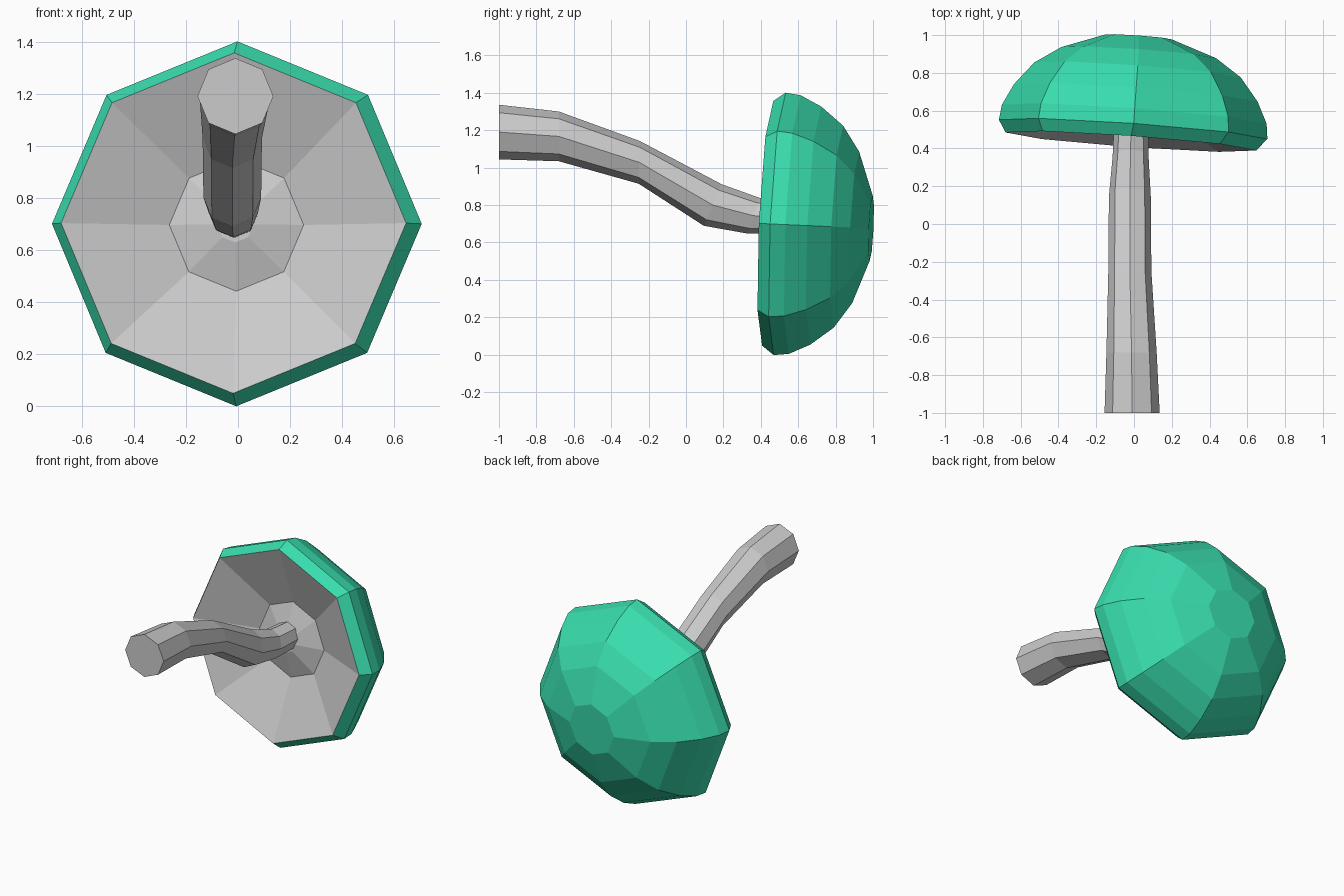
import bpy, bmesh, math
from mathutils import Vector

if "Cube" in bpy.data.objects:
    bpy.data.objects.remove(bpy.data.objects["Cube"])

SIDES = 8


def loft(name, rings, close_start, close_end, material=None):
    """Skin a list of vertex rings with quads, optionally closing the ends."""
    bm = bmesh.new()
    loops = [[bm.verts.new(p) for p in ring] for ring in rings]
    for a, b in zip(loops, loops[1:]):
        for i in range(SIDES):
            j = (i + 1) % SIDES
            bm.faces.new((a[i], a[j], b[j], b[i]))
    if close_start:
        bm.faces.new(loops[0])
    if close_end:
        bm.faces.new(loops[-1])
    bmesh.ops.recalc_face_normals(bm, faces=bm.faces)
    mesh = bpy.data.meshes.new(name)
    bm.to_mesh(mesh)
    bm.free()
    obj = bpy.data.objects.new(name, mesh)
    bpy.context.collection.objects.link(obj)
    if material:
        mesh.materials.append(material)
    return obj


# The cap's slightly tilted axis
rim_centre = Vector((-0.017, 0.437, 0.702))
axis = Vector((0.072, 1.0, -0.046)).normalized()
side = Vector((1.0, -0.072, 0.0)).normalized()
up = side.cross(axis)


def cap_ring(height, radius):
    c = rim_centre + axis * height
    if height > 0.03 and radius > 0.3:
        c.x += 0.008
    return [c + side * radius * 1.015 * math.cos(k * math.tau / SIDES)
            + up * radius * math.sin(k * math.tau / SIDES) for k in range(SIDES)]


def stem_ring(x, y, z, radius, lean):
    ring = []
    for k in range(SIDES):
        a = k * math.tau / SIDES
        dz = radius * math.sin(a)
        ring.append(Vector((x + radius * math.cos(a), y + lean * dz, z + dz)))
    return ring


green = bpy.data.materials.new("cap_green")
green.diffuse_color = (0.04, 0.72, 0.42, 1)
green.use_nodes = True
green.node_tree.nodes["Principled BSDF"].inputs["Base Color"].default_value = green.diffuse_color

# Domed cap with rolled rim
dome = [(0, 0.655), (0.064, 0.702), (0.145, 0.692), (0.258, 0.637),
        (0.38, 0.54), (0.472, 0.405), (0.555, 0.175)]
cap = loft("cap", [cap_ring(h, r) for h, r in dome], False, True, green)

# Hollow underside that rises again around the stem
under = [(0, 0.655), (0.155, 0.255), (0.10, 0.07)]
gills = loft("cap_underside", [cap_ring(h, r) for h, r in under], False, True)
# make the open underside face the stem side
if gills.data.polygons[0].normal.y > 0:
    gills.data.flip_normals()
# the open dome faces outward
if cap.data.polygons[-1].normal.y < 0:
    cap.data.flip_normals()

# Curved stem: x, y, z, radius, lean
path = [(-0.010, -1.00, 1.190, 0.146, 0.0),
        (-0.013, -0.68, 1.167, 0.133, 0.0),
        (-0.022, -0.25, 1.028, 0.114, 0.03),
        (-0.022, 0.143, 0.80, 0.111, 0.43),
        (-0.018, 0.36, 0.743, 0.095, 0.36),
        (-0.015, 0.56, 0.735, 0.090, 0.0)]
loft("stem", [stem_ring(*p) for p in path], True, True)
